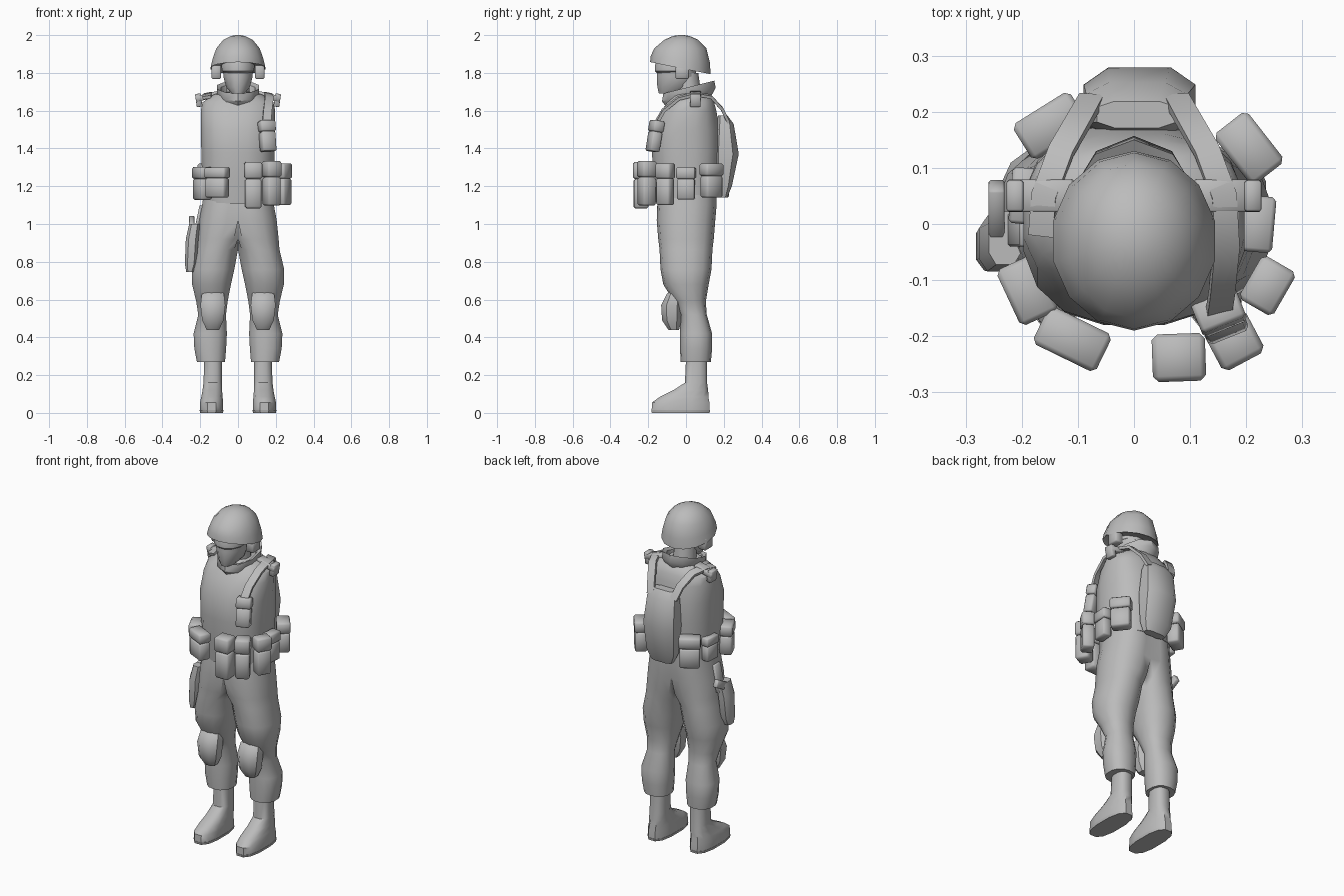
import bpy, bmesh, math
from mathutils import Vector, Matrix

grey = bpy.data.materials.new("plain_grey")
grey.diffuse_color = (0.5, 0.5, 0.5, 1)


def finish(name, bm, angle=40, mirror=False):
    bmesh.ops.recalc_face_normals(bm, faces=bm.faces)
    if mirror:  # drop the centre-plane faces so both halves join
        inner = [f for f in bm.faces if all(abs(v.co.x) < 1e-4 for v in f.verts)]
        bmesh.ops.delete(bm, geom=inner, context='FACES')
    me = bpy.data.meshes.new(name)
    bm.to_mesh(me)
    bm.free()
    me.materials.append(grey)
    ob = bpy.data.objects.new(name, me)
    bpy.context.collection.objects.link(ob)
    bpy.ops.object.select_all(action='DESELECT')
    ob.select_set(True)
    bpy.context.view_layer.objects.active = ob
    bpy.ops.object.shade_smooth_by_angle(angle=math.radians(angle))
    if mirror:
        ob.modifiers.new("mirror", 'MIRROR')
    return ob


def loft(name, rings, n=12, power=2.0, mirror=False, clamp=False, caps=True, angle=40):
    """rings: (z, cx, cy, rx, ry, tilt along y)"""
    bm = bmesh.new()
    loops = []
    for z, cx, cy, rx, ry, tilt in rings:
        loop = []
        for i in range(n):
            a = 2 * math.pi * (i + 0.5) / n
            c, s = math.cos(a), math.sin(a)
            x = cx + rx * math.copysign(abs(c) ** (2 / power), c)
            dy = ry * math.copysign(abs(s) ** (2 / power), s)
            loop.append(bm.verts.new((max(x, 0) if clamp else x, cy + dy, z + tilt * dy)))
        loops.append(loop)
    for a, b in zip(loops, loops[1:]):
        for i in range(n):
            j = (i + 1) % n
            bm.faces.new((a[i], a[j], b[j], b[i]))
    if caps:
        bm.faces.new(loops[0][::-1])
        bm.faces.new(loops[-1])
    return finish(name, bm, angle, mirror)


def pouch(name, loc, size, turn=0, lean=0, flap=True, mirror=False, roll=0):
    """bevelled box with an overhanging lid; turn about z, lean about x, roll about y"""
    bm = bmesh.new()
    parts = [(0, 1, 1)] if not flap else [(-0.18, 0.64, 0.92), (0.32, 0.36, 1)]
    for dz, hz, wide in parts:
        m = Matrix.Translation((0, 0, dz * size[2])) @ Matrix.Diagonal(
            (size[0] * wide, size[1] * wide, size[2] * hz, 1))
        bmesh.ops.create_cube(bm, size=1, matrix=m)
    bmesh.ops.bevel(bm, geom=bm.edges[:], offset=min(size) * 0.12, segments=1, affect='EDGES')
    rot = (Matrix.Rotation(math.radians(turn), 4, 'Z') @ Matrix.Rotation(math.radians(lean), 4, 'X')
           @ Matrix.Rotation(math.radians(roll), 4, 'Y'))
    bm.transform(Matrix.Translation(loc) @ rot)
    return finish(name, bm, 50, mirror)


def strap(name, pts, width=0.045, thick=0.016):
    bm = bmesh.new()
    pts = [Vector(p) for p in pts]
    loops = []
    for i, p in enumerate(pts):
        t = (pts[min(i + 1, len(pts) - 1)] - pts[max(i - 1, 0)]).normalized()
        out = p - Vector((p.x * 0.7, 0, 1.4))
        side = t.cross(out).normalized()
        up = side.cross(t).normalized()
        loops.append([bm.verts.new(p + side * width / 2 * a + up * thick / 2 * b)
                      for a, b in ((-1, -1), (1, -1), (1, 1), (-1, 1))])
    for a, b in zip(loops, loops[1:]):
        for i in range(4):
            bm.faces.new((a[i], a[(i + 1) % 4], b[(i + 1) % 4], b[i]))
    bm.faces.new(loops[0])
    bm.faces.new(loops[-1])
    return finish(name, bm)


# Helmet, head and headset
loft("helmet", [(1.835, 0, -.03, .13, .145, -.2), (1.825, 0, -.03, .148, .16, -.2),
                (1.87, 0, -.03, .138, .157, -.12), (1.93, 0, -.03, .118, .138, 0),
                (1.975, 0, -.025, .08, .09, 0), (1.995, 0, -.025, .04, .045, 0),
                (2.0, 0, -.025, .012, .014, 0)], n=14)
loft("head", [(1.69, 0, -.09, .035, .055, 0), (1.725, 0, -.06, .065, .095, 0),
              (1.78, 0, -.05, .08, .108, 0), (1.88, 0, -.05, .085, .1, 0)], n=12)
loft("goggles", [(1.80, 0, -.06, .075, .098, 0), (1.81, 0, -.06, .088, .108, 0),
                 (1.84, 0, -.06, .09, .108, 0), (1.865, 0, -.06, .08, .1, 0)], n=12)
pouch("ear_cup", (.115, -.02, 1.805), (.05, .07, .075), flap=False, mirror=True)
loft("neck", [(1.62, 0, .02, .07, .07, 0), (1.8, 0, 0, .06, .065, 0)], n=10)

# Vest and raised collar
loft("vest", [(1.135, 0, .005, .185, .165, .16), (1.25, 0, 0, .193, .175, .06),
              (1.38, 0, 0, .197, .183, 0), (1.5, 0, 0, .2, .18, 0),
              (1.60, 0, .015, .2, .148, 0), (1.645, 0, .025, .19, .125, 0),
              (1.685, 0, .03, .13, .1, 0), (1.7, 0, .02, .08, .08, 0)], n=16, power=2.5)
loft("collar", [(1.65, 0, .015, .09, .12, .25), (1.685, 0, .015, .115, .142, .25),
                (1.725, 0, .015, .118, .135, .25), (1.715, 0, .015, .095, .11, .25),
                (1.66, 0, .015, .075, .09, .2)], n=10, caps=False)

# Shoulder pads and straps
pouch("shoulder_pad", (.165, .05, 1.675), (.12, .058, .03), flap=False, mirror=True, roll=14)
pouch("shoulder_buckle", (.208, .05, 1.655), (.03, .055, .07), flap=False, mirror=True, roll=8)
back_path = [(.075, .225, 1.54), (.095, .19, 1.61), (.13, .13, 1.675), (.16, .05, 1.688)]
front_path = [(.165, -.04, 1.665), (.157, -.12, 1.6), (.15, -.165, 1.52)]
strap("right_strap", back_path + front_path)
strap("left_strap", [(-x, y, z) for x, y, z in back_path] + [(-.165, -.02, 1.67)])
pouch("radio_pouch", (.155, -.165, 1.465), (.085, .06, .165), turn=22, lean=-10)

# Backpack
loft("backpack", [(1.14, .02, .195, .07, .025, 0), (1.20, .015, .2, .095, .045, 0),
                  (1.37, .01, .21, .105, .073, 0), (1.53, .005, .205, .095, .05, 0),
                  (1.575, .005, .195, .075, .025, 0)], n=8, power=3, angle=35)

# Belt pouches: location, size, turn
for name, loc, size, turn in (
        ("magazine_pouch_inner", (.08, -.238, 1.205), (.095, .085, .245), 2),
        ("magazine_pouch_middle", (.178, -.208, 1.215), (.085, .085, .235), 28),
        ("magazine_pouch_outer", (.238, -.11, 1.21), (.09, .07, .22), 60),
        ("wide_front_pouch", (-.11, -.205, 1.22), (.125, .075, .16), -26),
        ("left_front_pouch", (-.19, -.118, 1.215), (.11, .075, .175), -65),
        ("right_rear_pouch", (.205, .135, 1.23), (.115, .075, .18), 128),
        ("left_rear_pouch", (-.148, .175, 1.23), (.12, .075, .18), 212),
        ("left_side_pouch", (-.195, .05, 1.22), (.1, .05, .14), -95),
        ("right_side_pouch", (.22, .0, 1.215), (.1, .06, .17), 85)):
    pouch(name, loc, size, turn)

# Trousers: one half from waist to shin, mirrored
loft("trousers", [(1.2, .05, .01, .13, .15, 0), (1.10, .05, .005, .143, .157, 0),
                  (1.02, .06, 0, .148, .155, 0), (.92, .085, 0, .133, .147, 0),
                  (.865, .11, 0, .112, .14, 0), (.76, .132, 0, .115, .135, 0),
                  (.68, .14, 0, .105, .12, 0), (.59, .138, .02, .085, .085, 0),
                  (.52, .137, .04, .075, .07, 0), (.42, .147, .053, .09, .085, 0),
                  (.34, .147, .053, .086, .085, 0), (.27, .143, .052, .076, .08, 0)],
     n=14, power=2.3, mirror=True, clamp=True)

# Knee pads
loft("knee_pad", [(.44, .133, -.065, .035, .03, 0), (.49, .133, -.075, .06, .055, 0),
                  (.57, .133, -.075, .07, .06, 0), (.63, .133, -.06, .062, .045, 0),
                  (.65, .133, -.045, .045, .025, 0)], n=8, power=2.6, mirror=True)

# Boots
loft("boot", [(.01, .14, -.028, .063, .158, 0), (.055, .14, -.028, .063, .156, 0),
              (.085, .138, -.01, .058, .132, 0), (.12, .136, .025, .053, .095, 0),
              (.16, .134, .053, .05, .06, 0), (.3, .132, .055, .047, .056, 0)],
     n=12, power=2.6, mirror=True)
loft("boot_sole", [(0, .14, -.028, .062, .157, 0), (.014, .14, -.028, .065, .16, 0)],
     n=12, power=2.6, mirror=True)

# Thigh holster with a sidearm grip
loft("holster", [(.745, -.255, -.045, .02, .03, 0), (.79, -.25, -.04, .033, .045, 0),
                 (.92, -.243, -.035, .035, .052, 0), (1.0, -.23, -.025, .03, .05, 0)],
     n=8, power=3)
pouch("sidearm_grip", (-.245, .025, 1.0), (.028, .1, .045), lean=28, flap=False)
pouch("holster_hanger", (-.205, -.01, 1.02), (.03, .06, .16), flap=False, roll=12)
